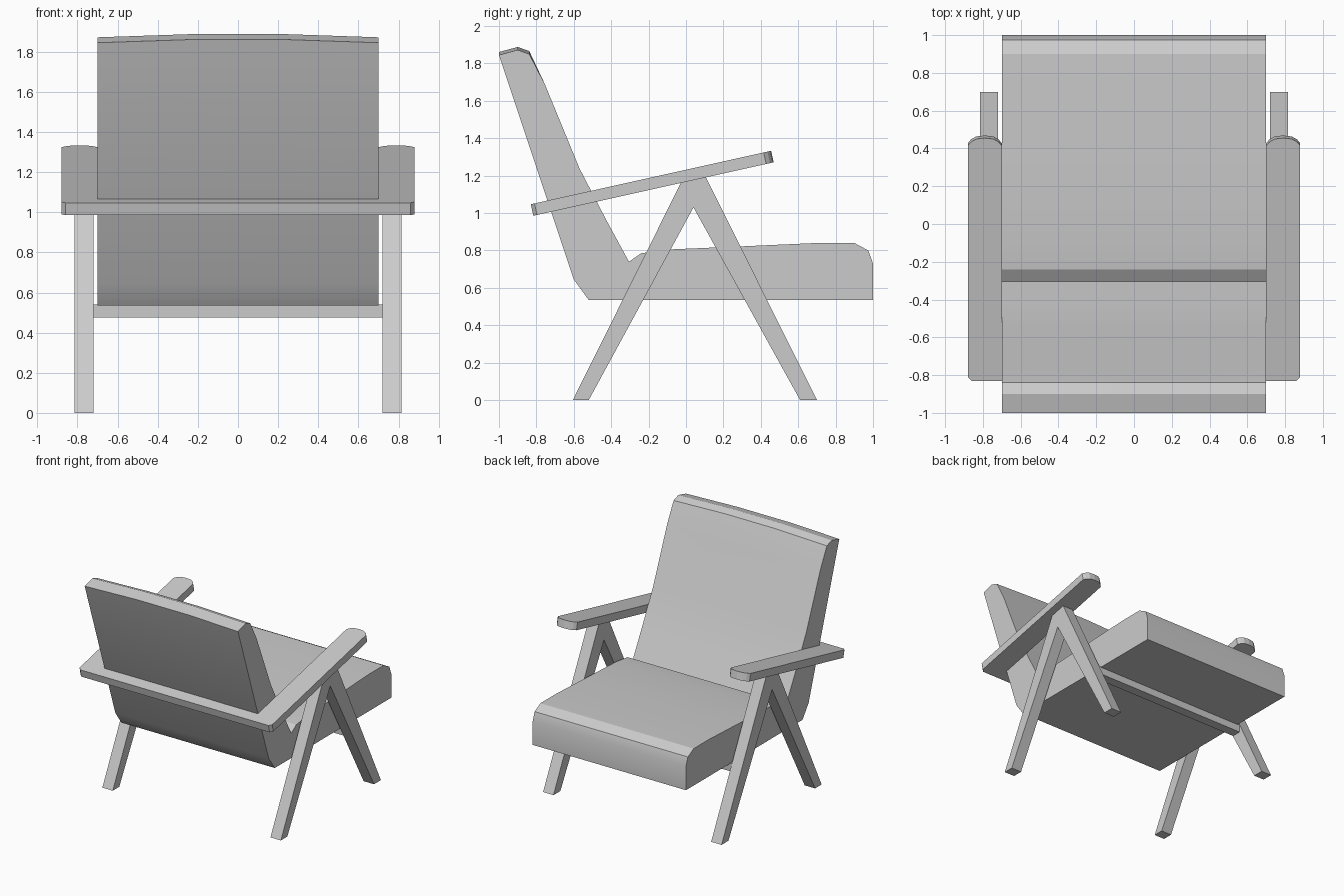
import bpy
import bmesh
from math import radians
from mathutils import Vector

cube = bpy.data.objects.get("Cube")
if cube:
    bpy.data.objects.remove(cube, do_unlink=True)

grey = bpy.data.materials.new("light_grey")
grey.use_nodes = True
colour = (0.6, 0.6, 0.6, 1)
grey.diffuse_color = colour
grey.node_tree.nodes["Principled BSDF"].inputs["Base Color"].default_value = colour


def loft(name, sections, smooth=False):
    """Join equal-length rings of points into a closed solid."""
    bm = bmesh.new()
    rings = [[bm.verts.new(p) for p in ring] for ring in sections]
    count = len(rings[0])
    for a, b in zip(rings, rings[1:]):
        for i in range(count):
            j = (i + 1) % count
            bm.faces.new((a[i], a[j], b[j], b[i]))
    bm.faces.new(rings[0])
    bm.faces.new(rings[-1])
    bmesh.ops.recalc_face_normals(bm, faces=bm.faces)
    mesh = bpy.data.meshes.new(name)
    bm.to_mesh(mesh)
    bm.free()
    mesh.materials.append(grey)
    obj = bpy.data.objects.new(name, mesh)
    bpy.context.collection.objects.link(obj)
    if smooth:
        bpy.ops.object.select_all(action='DESELECT')
        obj.select_set(True)
        bpy.context.view_layer.objects.active = obj
        bpy.ops.object.shade_smooth_by_angle(angle=radians(20))
    return obj


# Padded seat and back: one side profile, its top edge bowed across the width
profile = [(-1, 1.845), (-0.9, 1.872), (-0.838, 1.85), (-0.755, 1.69),
           (-0.57, 1.24), (-0.43, 0.97), (-0.305, 0.74), (-0.24, 0.785),
           (-0.1, 0.805), (0.3, 0.822), (0.7, 0.84), (0.9, 0.84),
           (0.975, 0.8), (1, 0.73), (1, 0.535), (-0.52, 0.535), (-0.6, 0.645)]


def cushion_section(x, crown):
    return [(x, y, z + (crown if z > 1.8 else 0)) for y, z in profile]


loft("seat_and_back_cushion",
     [cushion_section(x, c) for x, c in
      ((-0.7, 0), (-0.23, 0.016), (0.23, 0.016), (0.7, 0))], smooth=True)

# A-shaped leg pairs
leg_profile = [(-0.605, 0), (-0.52, 0), (0.04, 1.03), (0.61, 0), (0.7, 0),
               (0.105, 1.195), (-0.025, 1.167)]
for side, label in ((1, "left"), (-1, "right")):
    loft(label + "_legs",
         [[(side * x, y, z) for y, z in leg_profile] for x in (0.72, 0.815)])

# Sloping U-shaped frame: two rounded arms joined by the back rail
half = [(0, -0.83), (0.86, -0.83), (0.88, -0.81), (0.88, 0.415),
        (0.862, 0.435), (0.835, 0.45), (0.79, 0.455), (0.745, 0.45),
        (0.718, 0.435), (0.7, 0.415), (0.7, -0.69), (0, -0.69)]
outline = half[1:-1] + [(-x, y) for x, y in reversed(half[1:-1])]
slope = 0.2225
top = [Vector((x, y, 1.047 + slope * (y + 0.83))) for x, y in outline]
drop = Vector((0, slope, -1)).normalized() * 0.063
loft("arms_and_back_rail", [top, [p + drop for p in top]])

# Crossbar under the seat, between the front legs
bar = [(0.35, 0.475), (0.43, 0.475), (0.43, 0.54), (0.35, 0.54)]
loft("front_crossbar", [[(x, y, z) for y, z in bar] for x in (-0.73, 0.73)])
